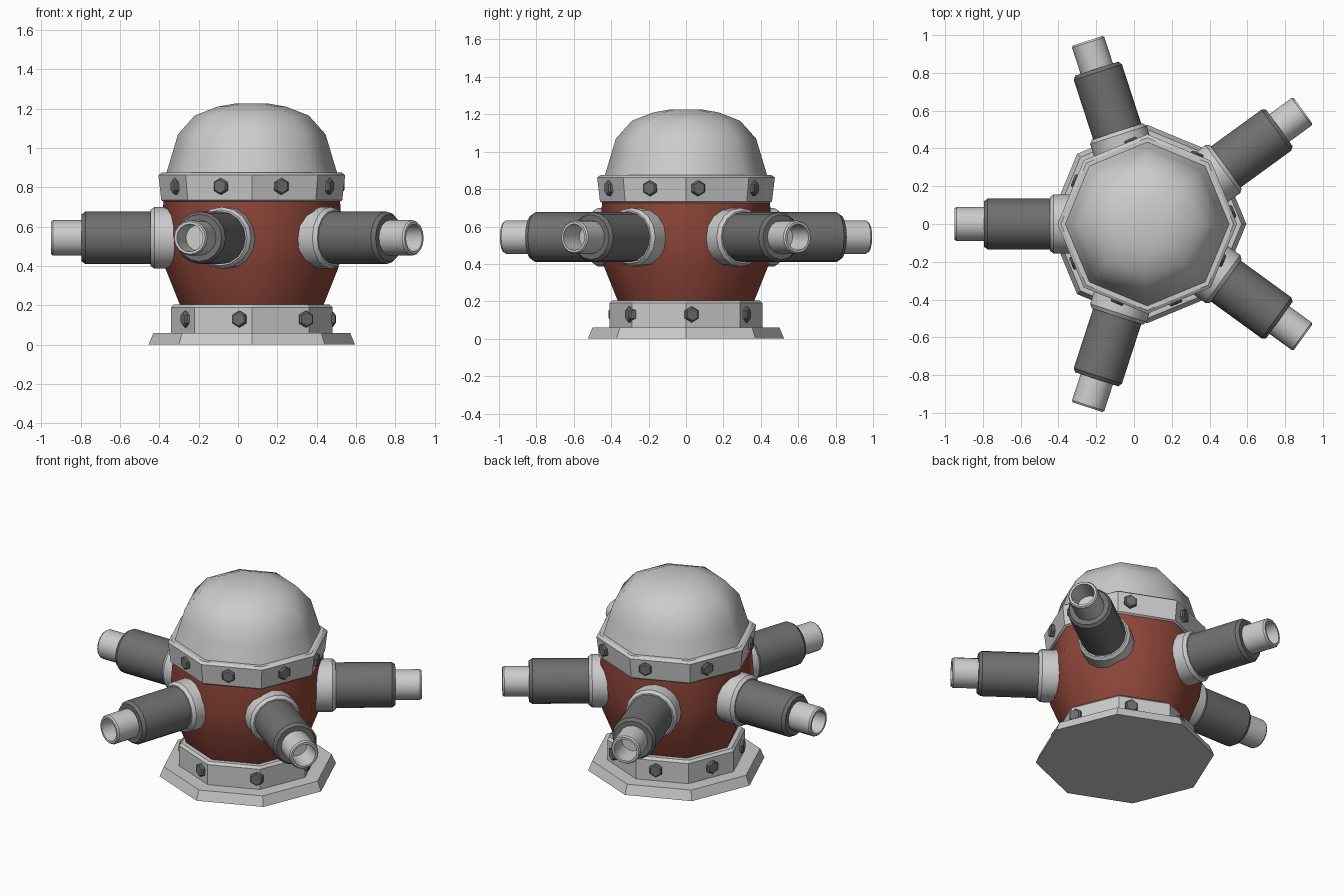
import bpy, bmesh, math
from mathutils import Matrix, Vector

if "Cube" in bpy.data.objects:
    bpy.data.objects.remove(bpy.data.objects["Cube"])

CX = 0.07          # turret axis in x
SIDES = 8          # low-poly body


def colour(name, rgb):
    m = bpy.data.materials.new(name)
    m.diffuse_color = (*rgb, 1)
    m.use_nodes = True
    m.node_tree.nodes["Principled BSDF"].inputs["Base Color"].default_value = m.diffuse_color
    return m


red = colour("red_paint", (0.27, 0.06, 0.04))
dark = colour("dark_metal", (0.16, 0.16, 0.16))


def lathe(name, profile, n, matrix, mat=None, angle=30):
    """Revolve (radius, height) points around the local z axis."""
    bm = bmesh.new()
    rings = []
    for r, z in profile:
        rings.append([bm.verts.new((r * math.cos(2 * math.pi * i / n),
                                    r * math.sin(2 * math.pi * i / n), z)) for i in range(n)])
    for a, b in zip(rings, rings[1:]):
        for i in range(n):
            j = (i + 1) % n
            bm.faces.new((a[i], a[j], b[j], b[i]))
    bm.faces.new(rings[0][::-1])
    bm.faces.new(rings[-1])
    bmesh.ops.recalc_face_normals(bm, faces=bm.faces[:])
    me = bpy.data.meshes.new(name)
    bm.to_mesh(me)
    bm.free()
    ob = bpy.data.objects.new(name, me)
    bpy.context.collection.objects.link(ob)
    ob.matrix_world = matrix
    if mat:
        me.materials.append(mat)
    bpy.ops.object.select_all(action='DESELECT')
    ob.select_set(True)
    bpy.context.view_layer.objects.active = ob
    bpy.ops.object.shade_smooth_by_angle(angle=math.radians(angle))
    return ob


centre = Matrix.Translation((CX, 0, 0))

# base flange and bolted foot ring
lathe("base_flange", [(.525, 0), (.50, .06)], SIDES, centre)
lathe("foot_ring", [(.41, .05), (.41, .19), (.395, .205)], SIDES, centre)

# red body
lathe("body", [(.36, .19), (.44, .39), (.462, .55), (.448, .74)], SIDES, centre, red, 60)

# bolted collar and dome
lathe("collar", [(.44, .72), (.46, .735), (.475, .862), (.457, .875)], SIDES, centre)
lathe("dome", [(.438, .86), (.402, .98), (.375, 1.07), (.29, 1.165), (.175, 1.21), (.09, 1.225)],
      SIDES, centre, None, 60)


# hexagonal bolts lying flat on the octagon facets
def bolts(name, angles, radius, z):
    step = 360 / SIDES
    ap = radius * math.cos(math.pi / SIDES)
    for i, a in enumerate(angles):
        facet = step * math.floor(a / step) + step / 2
        side = ap * math.tan(math.radians(a - facet))
        m = (centre @ Matrix.Rotation(math.radians(facet), 4, 'Z')
             @ Matrix.Translation((ap, side, z)) @ Matrix.Rotation(math.pi / 2, 4, 'Y'))
        lathe(f"{name}_{i + 1}", [(.042, -.02), (.042, .012), (.034, .02)], 6, m, dark)


bolts("collar_bolt", [8, 54, 101, 149, 208, 249, 290, 334], .468, .805)
bolts("foot_bolt", [4 + i * 360 / 7 for i in range(7)], .41, .13)

# five guns, each a socket, a sleeve and a hollow muzzle
for i in range(5):
    m = (Matrix.Translation((CX, 0, .543)) @ Matrix.Rotation(math.radians(36 + 72 * i), 4, 'Z')
         @ Matrix.Rotation(math.pi / 2, 4, 'Y'))
    lathe(f"gun_socket_{i + 1}", [(.157, .36), (.157, .495), (.142, .515)], 16, m)
    lathe(f"gun_sleeve_{i + 1}", [(.134, .48), (.134, .845), (.12, .865)], 16, m, dark)
    lathe(f"gun_muzzle_{i + 1}", [(.09, .83), (.09, 1.01), (.083, 1.02), (.07, 1.02), (.066, .88)],
          16, m)
